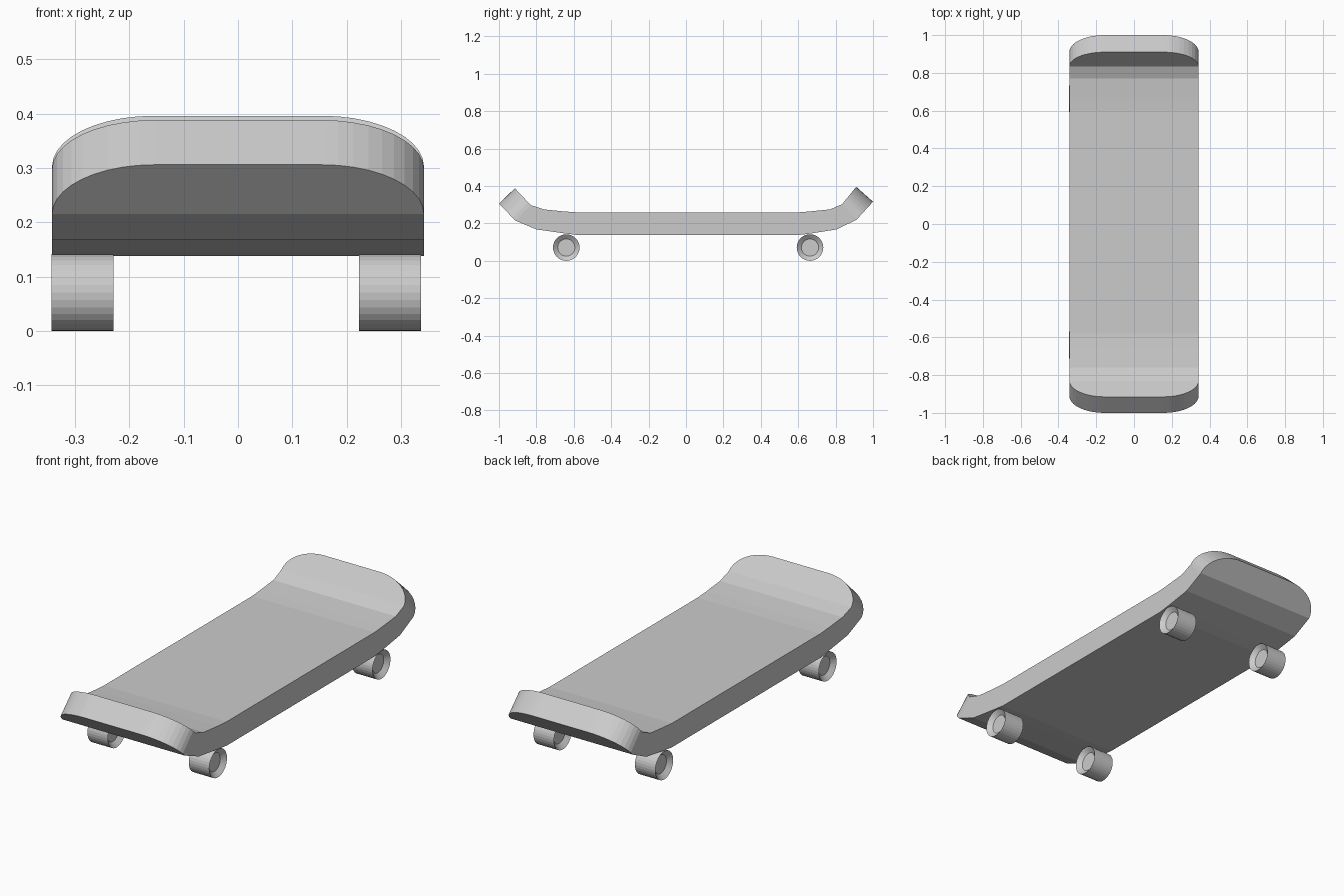
import bpy, bmesh, math
from mathutils import Matrix

cube = bpy.data.objects.get("Cube")
if cube:
    bpy.data.objects.remove(cube, do_unlink=True)

# One plain grey for everything
grey = bpy.data.materials.new("plain grey")
grey.use_nodes = True
COLOUR = (0.6, 0.6, 0.6, 1)
grey.diffuse_color = COLOUR
grey.node_tree.nodes["Principled BSDF"].inputs["Base Color"].default_value = COLOUR


def add_object(name, bm):
    bmesh.ops.recalc_face_normals(bm, faces=bm.faces[:])
    mesh = bpy.data.meshes.new(name)
    bm.to_mesh(mesh)
    bm.free()
    mesh.materials.append(grey)
    obj = bpy.data.objects.new(name, mesh)
    bpy.context.collection.objects.link(obj)
    return obj


# Deck side profile: (bottom y, bottom z, top y, top z), from nose to tail
HALF_WIDTH, FLAT_TIP, STEPS = 0.342, 0.155, 10
NOSE = [(-1.0, 0.306, -0.915, 0.388), (-0.912, 0.215, -0.83, 0.298),
        (-0.80, 0.168, -0.76, 0.275), (-0.65, 0.147, -0.65, 0.264),
        (-0.58, 0.138, -0.58, 0.259)]
TAIL = [(0.60, 0.138, 0.60, 0.259), (0.66, 0.145, 0.66, 0.264),
        (0.805, 0.168, 0.77, 0.275), (0.912, 0.22, 0.835, 0.303),
        (1.0, 0.316, 0.91, 0.396)]


def rounded_tip(inner, outer):
    """Cross-sections from the full width out to the tip, along an elliptic corner."""
    rows = []
    for i in range(1, STEPS + 1):
        a = math.pi / 2 * i / STEPS
        t = math.sin(a)
        half = FLAT_TIP + (HALF_WIDTH - FLAT_TIP) * math.cos(a)
        rows.append(([p + (q - p) * t for p, q in zip(inner, outer)], half))
    return rows


def build_deck():
    sections = rounded_tip(NOSE[1], NOSE[0])[::-1]
    sections += [(s, HALF_WIDTH) for s in NOSE[1:] + TAIL[:-1]]
    sections += rounded_tip(TAIL[-2], TAIL[-1])
    bm = bmesh.new()
    rings = []
    for (yb, zb, yt, zt), w in sections:
        rings.append([bm.verts.new(c) for c in
                      ((-w, yb, zb), (w, yb, zb), (w, yt, zt), (-w, yt, zt))])
    for a, b in zip(rings, rings[1:]):
        for i in range(4):
            j = (i + 1) % 4
            bm.faces.new((a[i], a[j], b[j], b[i]))
    bm.faces.new(rings[0])
    bm.faces.new(rings[-1])
    add_object("deck", bm)


# Wheel: cylinder along x with a dished hub in both ends
RADIUS, HUB_RADIUS, WIDTH, DISH = 0.071, 0.046, 0.114, 0.02


def build_wheel(name, x, y):
    bm = bmesh.new()
    bmesh.ops.create_cone(bm, cap_ends=True, segments=32, radius1=RADIUS,
                          radius2=RADIUS, depth=WIDTH,
                          matrix=Matrix.Rotation(math.pi / 2, 4, "Y"))
    caps = [f for f in bm.faces if len(f.verts) > 4]
    for cap in caps:
        bmesh.ops.inset_region(bm, faces=[cap], thickness=RADIUS - HUB_RADIUS,
                               depth=-DISH)
    obj = add_object(name, bm)
    obj.location = (x, y, RADIUS)


build_deck()
for side, x in (("left", 0.28), ("right", -0.286)):
    for end, y in (("front", -0.64), ("back", 0.663)):
        build_wheel(f"{end}_{side}_wheel", x, y)
